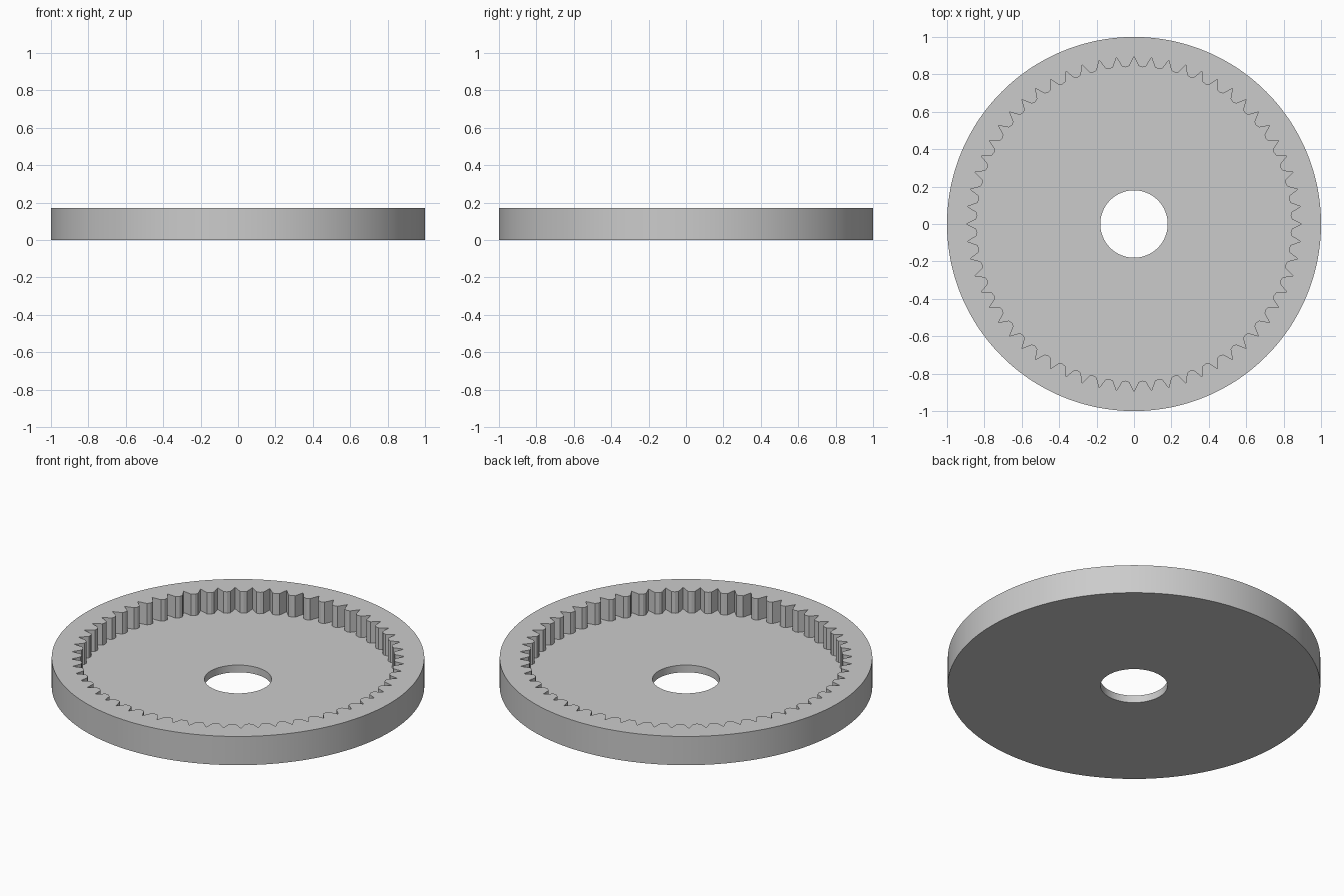
import bpy, bmesh
from math import cos, sin, pi

cube = bpy.data.objects.get("Cube")
if cube:
    bpy.data.objects.remove(cube, do_unlink=True)

TEETH = 60
HEIGHT, FLOOR = 0.17, 0.043
OUTER, HOLE = 1.0, 0.18
# One tooth: (fraction of the pitch, radius) for groove tip, flank foot, land, flank foot
TOOTH = [(0, 0.895), (0.28, 0.845), (0.5, 0.839), (0.72, 0.845)]

grey = bpy.data.materials.new("grey")
grey.use_nodes = True
colour = (0.6, 0.6, 0.6, 1)
grey.diffuse_color = colour
grey.node_tree.nodes["Principled BSDF"].inputs["Base Color"].default_value = colour

# Angles shared by every ring, starting at a groove tip
steps = [((tooth + part) * 2 * pi / TEETH, radius)
         for tooth in range(TEETH) for part, radius in TOOTH]

bm = bmesh.new()


def ring(z, radius=None):
    """A closed loop of vertices; toothed when no radius is given."""
    return [bm.verts.new(((radius or r) * cos(a), (radius or r) * sin(a), z))
            for a, r in steps]


# Cross-section loops: base, rim wall, toothed wall, recessed floor, centre hole
rings = [ring(0, HOLE), ring(0, OUTER), ring(HEIGHT, OUTER),
         ring(HEIGHT), ring(FLOOR), ring(FLOOR, HOLE)]
for k, lower in enumerate(rings):
    upper = rings[(k + 1) % len(rings)]
    for i in range(len(steps)):
        j = (i + 1) % len(steps)
        bm.faces.new((lower[i], lower[j], upper[j], upper[i]))
bmesh.ops.recalc_face_normals(bm, faces=bm.faces)

mesh = bpy.data.meshes.new("internal_ring_gear")
bm.to_mesh(mesh)
bm.free()
mesh.materials.append(grey)
gear = bpy.data.objects.new("internal_ring_gear", mesh)
bpy.context.collection.objects.link(gear)

# Smooth rim and hole, crisp teeth
bpy.context.view_layer.objects.active = gear
gear.select_set(True)
bpy.ops.object.shade_smooth_by_angle(angle=pi / 7)
